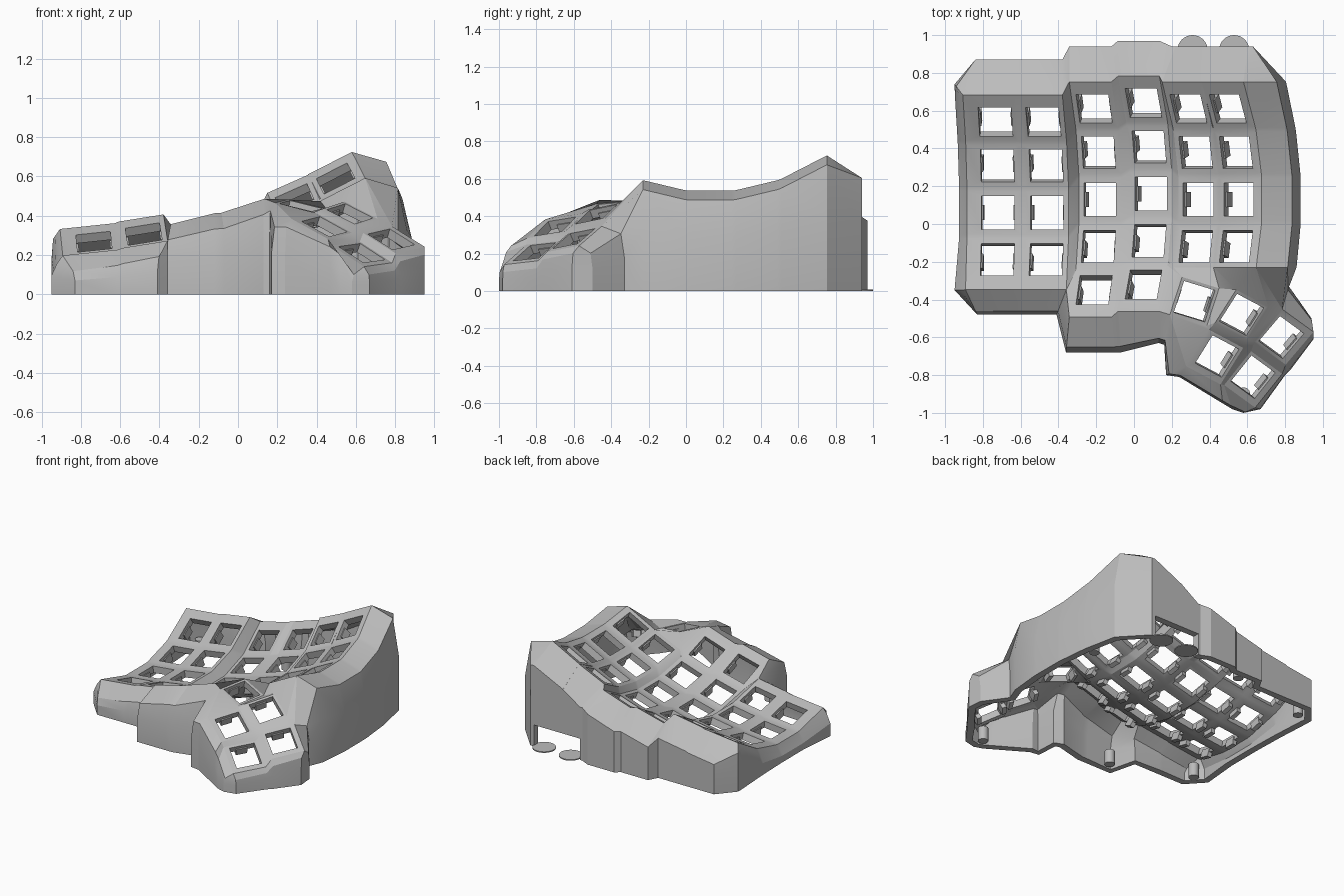
import bpy, bmesh
from math import sin, cos, radians
from mathutils import Vector, Matrix

if "Cube" in bpy.data.objects:
    bpy.data.objects.remove(bpy.data.objects["Cube"])

grey = bpy.data.materials.new("light_grey")
grey.use_nodes = True
COLOR = (0.5, 0.5, 0.5, 1)
grey.diffuse_color = COLOR
grey.node_tree.nodes["Principled BSDF"].inputs["Base Color"].default_value = COLOR

HALF, HOLE, EDGE, RADIUS, STEP = 0.115, 0.088, 0.165, 0.96, radians(15)
plate, wall, clips, bosses, feet = (bmesh.new() for _ in range(5))
V = {}          # mount corners by (column, row, corner)


def face(bm, verts):
    """Add a face from verts, dropping repeats and slivers."""
    verts = list(dict.fromkeys(verts))
    if len(verts) < 3:
        return None
    f = bm.faces.new(verts)
    f.normal_update()
    if f.calc_area() < 1e-5:
        bm.faces.remove(f)
        return None
    return f


def up(*verts):
    f = face(plate, verts)
    if f and f.normal.z < 0:
        f.normal_flip()


def mount(c, r, o, ex, ey, left=HALF, right=HALF, front=HALF, back=HALF):
    """Square key mount with a hole and two clips."""
    spots = {"FL": (-left, -front), "FR": (right, -front),
             "BR": (right, back), "BL": (-left, back)}
    outer, inner = [], []
    for name, (u, v) in spots.items():
        vert = plate.verts.new(o + ex * u + ey * v)
        V[c, r, name] = vert
        outer.append(vert)
        su, sv = (1 if u > 0 else -1), (1 if v > 0 else -1)
        inner.append(plate.verts.new(o + ex * su * HOLE + ey * sv * HOLE))
    for i in range(4):
        j = (i + 1) % 4
        up(outer[i], outer[j], inner[j], inner[i])
    n = ex.cross(ey)
    basis = Matrix((ex, ey, n)).transposed().to_4x4()
    for s in (-1, 1):
        m = Matrix.Translation(o + ex * s * (HOLE + .008) - n * 0.055) @ basis
        bmesh.ops.create_cube(clips, size=1, matrix=m @ Matrix.Diagonal((0.032, 0.08, 0.06, 1)))


# Finger columns: x, y, z of the lowest key, sideways tilt in degrees, rows
columns = [(-.72, .06, .14, 6, 4), (-.46, .06, .18, 9, 4), (-.18, .13, .18, 14, 5),
           (.09, .16, .25, 18, 5), (.34, .13, .37, 24, 4), (.555, .13, .475, 27, 4)]
for c, (x, y, z, tilt, rows) in enumerate(columns):
    t = radians(tilt)
    ex, n = Vector((cos(t), 0, sin(t))), Vector((-sin(t), 0, cos(t)))
    for r in range(rows):
        a = STEP * (2 - r)
        o = Vector((x, y + RADIUS * sin(a), z)) + n * RADIUS * (1 - cos(a))
        ey = Vector((0, cos(a), 0)) + n * sin(a)
        mount(c, r, o, ex, ey,
              left=EDGE if c == 0 else HALF, right=0.135 if c == 5 else HALF,
              front=EDGE if r == rows - 1 and c < 4 else HALF,
              back=EDGE if r == 0 else HALF)

# Thumb keys: x, y, z, yaw, slope along x, slope along y
thumb = {"A": (.32, -.41, .45, -17, -.2, .15), "B": (.57, -.48, .41, -28, -.3, .4),
         "C": (.44, -.70, .345, -28, -.35, .38), "D": (.78, -.60, .28, -36, -.3, .45),
         "E": (.63, -.81, .21, -36, -.36, .4)}
for k, (x, y, z, yaw, gx, gy) in thumb.items():
    a = radians(yaw)
    n = Vector((-gx, -gy, 1)).normalized()
    ex = Vector((cos(a), sin(a), gx * cos(a) + gy * sin(a))).normalized()
    rim = 0.125
    mount("T", k, Vector((x, y, z)), ex, n.cross(ex),
          left=rim if k == "C" else .105, right=rim if k in "DE" else .105,
          front=rim if k in "CE" else .105, back=rim if k == "D" else .105)

# Webs between the finger keys
for c in range(6):
    for r in range(5):
        below, side, diag = ((c + i, r + j, "FL") in V for i, j in ((0, 1), (1, 0), (1, 1)))
        if (c, r, "FL") not in V:
            continue
        if below:
            up(V[c, r, "FL"], V[c, r + 1, "BL"], V[c, r + 1, "BR"], V[c, r, "FR"])
        if side:
            up(V[c, r, "FR"], V[c + 1, r, "FL"], V[c + 1, r, "BL"], V[c, r, "BR"])
        if below and side and diag:
            up(V[c, r, "FR"], V[c, r + 1, "BR"], V[c + 1, r + 1, "BL"], V[c + 1, r, "FL"])


def corner(s):
    """Mount corner by short name, such as 33FR or TABL."""
    return V["T" if s[0] == "T" else int(s[0]), s[1] if s[0] == "T" else int(s[1]), s[2:]]


# Webs in the thumb cluster and joining it to the finger keys
for text in ("TAFR TBFL TBBL TABR", "TBFR TDFL TDBL TBBR", "TCBL TCBR TBFR TBFL",
             "TEBL TEBR TDFR TDFL", "TCBR TEBL TDFL TBFR", "TCFR TEFL TEBL TCBR",
             "TAFL TCFL TCBL", "TAFL TCBL TAFR", "TAFR TCBL TBFL",
             "13FR 24BL 23FL", "13FR 24FL 24BL", "34FR TAFL TABL 34BR",
             "34BR TABL 43FL 33FR", "43FL TABL TABR 43FR", "43FR TABR TBBL 53FL",
             "53FL TBBL TBBR 53FR", "53FR TBBR TDBL"):
    up(*(corner(s) for s in text.split()))

# Outer wall stations, anticlockwise: corner, base point, rim drop, rim reach
ring = []


def station(s, x=None, y=None, drop=.05, reach=.85, z=0):
    p = corner(s).co
    base = Vector((p.x if x is None else x, p.y if y is None else y, z))
    rim = p.lerp(base, reach)
    rim.z = p.z - drop
    knee = Vector((base.x, base.y, rim.z * .6))
    ring.append((p.copy(), rim, knee, base))


station("03FL", -.95, -.35, .04, .5)
for s, x, y in (("03FL", -.83, -.48), ("03FR", None, -.48), ("13FL", None, -.48),
                ("13FR", -.41, -.48), ("24FL", -.36, -.68), ("24FR", None, -.68),
                ("34FL", -.07, -.68), ("34FR", .13, -.63)):
    station(s, x, y, .08)
for s, x, y in (("TAFL", .16, -.64), ("TCFL", .17, -.80), ("TCFL", .24, -.81),
                ("TCFR", .47, -.95), ("TEFL", .52, -.98), ("TEFR", .58, -1),
                ("TEFR", .67, -.98), ("TEBR", .80, -.80), ("TDFR", .83, -.77),
                ("TDBR", .95, -.61), ("TDBR", .94, -.5), ("TDBL", .82, -.33)):
    station(s, x, y, .04)
for r in (3, 2, 1, 0):
    for e in "FB":
        s = f"5{r}{e}R"
        y = corner(s).co.y
        station(s, .885 - .2 * (y - .12) ** 2, None, .05, .78)
# Back wall with a low opening behind the two highest columns
BACK, OPEN = .94, .16
for s, x, z in (("50BR", .63, 0), ("50BR", .6, 0), ("50BR", .6, OPEN), ("50BL", .36, OPEN),
                ("40BR", .36, OPEN), ("40BL", .22, OPEN), ("40BL", .22, 0), ("40BL", .2, 0)):
    station(s, x, BACK, .12, 1, z)
for c, y in ((3, .97), (2, .94), (1, .87), (0, .87)):
    for e in "RL":
        station(f"{c}0B{e}", -.84 if (c, e) == (0, "L") else None, y, .11, 1)
station("00BL", -.95, .74, .05, .8)
for r in range(4):
    for e in "BF":
        s = f"0{r}{e}L"
        y = corner(s).co.y
        if s != "03FL":
            station(s, -.925 - .06 * (y - .06) ** 2, None, .04, .5)

cache = {}


def wall_vert(p):
    key = tuple(round(v, 4) for v in p)
    if key not in cache:
        cache[key] = wall.verts.new(p)
    return cache[key]


for a, b in zip(ring, ring[1:] + ring[:1]):
    for i in range(3):
        face(wall, [wall_vert(p) for p in (a[i], a[i + 1], b[i + 1], b[i])])


def disc(bm, x, y, radius, height):
    bmesh.ops.create_cone(bm, cap_ends=True, segments=32, radius1=radius, radius2=radius,
                          depth=height, matrix=Matrix.Translation((x, y, height / 2)))


# Screw bosses inside the base, and thin round feet under the back opening
for x, y in ((-.83, .74), (-.83, -.36), (-.2, .86), (-.28, -.59), (.58, -.9), (.77, .5)):
    disc(bosses, x, y, .035, .1)
for x in (.31, .53):
    disc(feet, x, .92, .08, .008)


def finish(name, bm, thickness=0):
    me = bpy.data.meshes.new(name)
    bm.to_mesh(me)
    bm.free()
    ob = bpy.data.objects.new(name, me)
    bpy.context.collection.objects.link(ob)
    me.materials.append(grey)
    bpy.ops.object.select_all(action="DESELECT")
    ob.select_set(True)
    bpy.context.view_layer.objects.active = ob
    if thickness:
        mod = ob.modifiers.new("thickness", "SOLIDIFY")
        mod.thickness, mod.offset = thickness, -1
        bpy.ops.object.modifier_apply(modifier=mod.name)
        for v in ob.data.vertices:
            v.co.z = max(v.co.z, 0)
    bpy.ops.object.shade_smooth_by_angle(angle=radians(20))


finish("key_plate", plate, .05)
finish("outer_wall", wall, .05)
finish("switch_clips", clips)
finish("screw_bosses", bosses)
finish("round_feet", feet)
